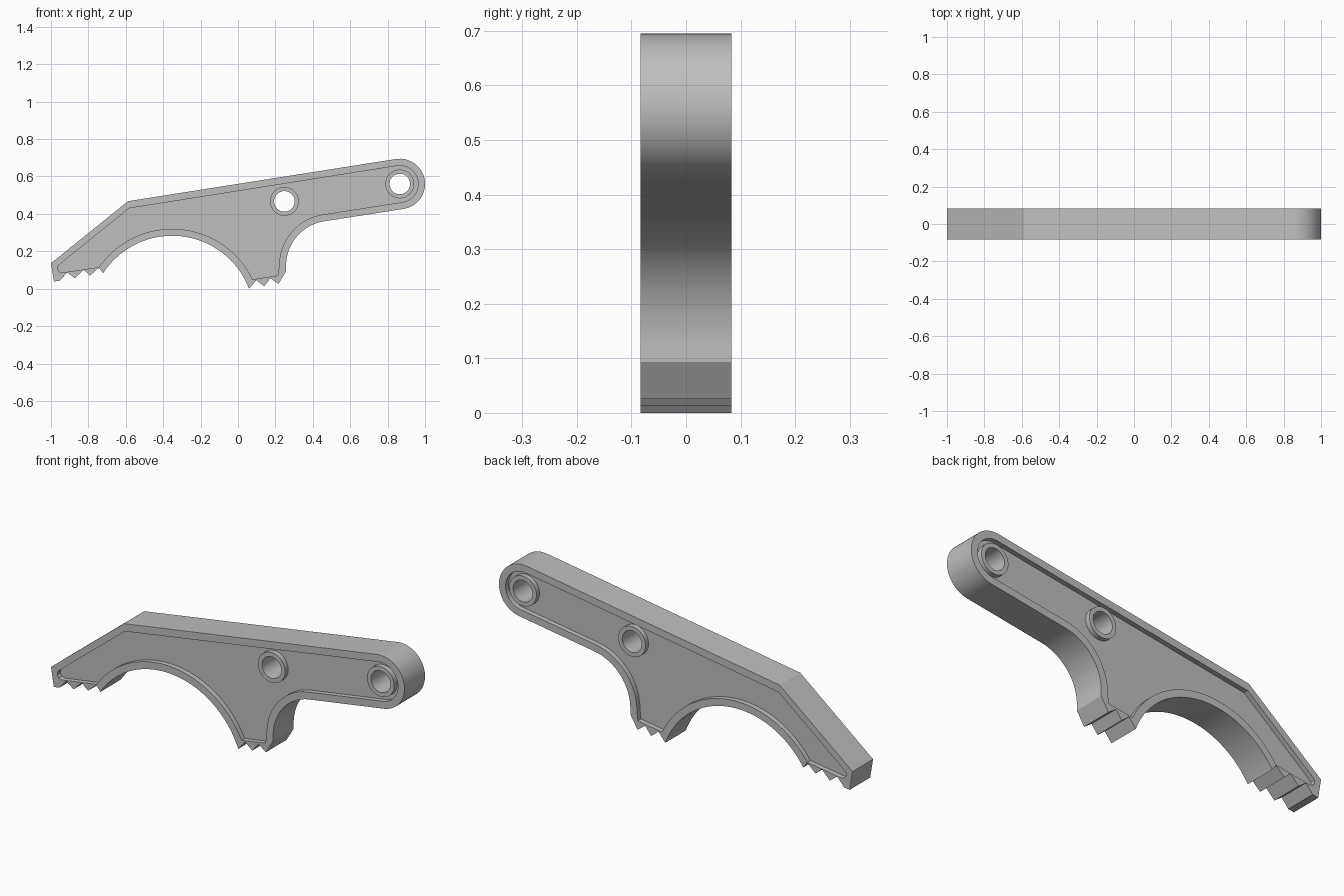
import bpy, bmesh
from math import sin, cos, radians, pi

cube = bpy.data.objects.get("Cube")
if cube:
    bpy.data.objects.remove(cube, do_unlink=True)

HALF = 0.083           # half thickness of the arm
WEB = 0.058            # half thickness inside the recess
PIVOT = (0.865, 0.56)  # rounded arm end
MIDDLE = (0.248, 0.467)
FILLET = (0.497, 0.123)
BOW = (-0.352, -0.157)

grey = bpy.data.materials.new("plain grey")
grey.use_nodes = True
colour = (0.52, 0.52, 0.52, 1)
grey.diffuse_color = colour
grey.node_tree.nodes["Principled BSDF"].inputs["Base Color"].default_value = colour


def arc(centre, r, start, end, n=32):
    angles = [radians(start + (end - start) * i / n) for i in range(n + 1)]
    return [(centre[0] + r * cos(a), centre[1] + r * sin(a)) for a in angles]


def prism(name, outline, y0, y1):
    """Extrude an x-z outline along y."""
    bm = bmesh.new()
    face = bm.faces.new([bm.verts.new((x, y0, z)) for x, z in outline])
    new = bmesh.ops.extrude_face_region(bm, geom=[face])["geom"]
    moved = [v for v in new if isinstance(v, bmesh.types.BMVert)]
    bmesh.ops.translate(bm, verts=moved, vec=(0, y1 - y0, 0))
    bmesh.ops.recalc_face_normals(bm, faces=bm.faces)
    mesh = bpy.data.meshes.new(name)
    bm.to_mesh(mesh)
    bm.free()
    mesh.materials.append(grey)
    obj = bpy.data.objects.new(name, mesh)
    bpy.context.collection.objects.link(obj)
    return obj


def combine(target, tool, operation):
    """Apply a boolean and discard the tool."""
    mod = target.modifiers.new(operation.lower(), "BOOLEAN")
    mod.operation = operation
    mod.solver = "EXACT"
    mod.object = tool
    bpy.ops.object.select_all(action="DESELECT")
    bpy.context.view_layer.objects.active = target
    target.select_set(True)
    bpy.ops.object.modifier_apply(modifier=mod.name)
    bpy.data.objects.remove(tool, do_unlink=True)


# Outer silhouette: back edge, round end, fillet, teeth, bow, teeth
right_teeth = [(0.257, 0.093), (0.216, 0.025), (0.173, 0.056),
               (0.139, 0.013), (0.098, 0.046)]
left_teeth = [(-0.743, 0.113), (-0.791, 0.070), (-0.826, 0.102), (-0.872, 0.056),
              (-0.914, 0.087), (-0.952, 0.043), (-0.984, 0.038)]
outer = ([(-1, 0.136), (-0.588, 0.468)]
         + arc(PIVOT, 0.135, 98.9, -81.1)
         + arc(FILLET, 0.24, 98.9, 180)
         + right_teeth
         + arc(BOW, 0.44, 20.9, 147, 48)
         + left_teeth)

# Recess silhouette, following the outline inside a narrow rim
inner = ([(-0.963, 0.119), (-0.955, 0.129), (-0.582, 0.430)]
         + arc(PIVOT, 0.098, 98.9, -81.1)
         + arc(FILLET, 0.277, 98.9, 180)
         + [(0.214, 0.071)]
         + arc(BOW, 0.477, 25.7, 145.2, 48)
         + [(-0.94, 0.086), (-0.955, 0.091), (-0.964, 0.104)])

arm = prism("toothed_arm", outer, -HALF, HALF)

# Shallow recess on both sides
for side in (-1, 1):
    combine(arm, prism("recess_cutter", inner, side * WEB, side * 0.12), "DIFFERENCE")

# Bosses flush with the rim, each with a through hole
for centre in (PIVOT, MIDDLE):
    ring = arc(centre, 0.077, 0, 360, 40)[:-1]
    hole = arc(centre, 0.055, 0, 360, 40)[:-1]
    combine(arm, prism("boss", ring, -HALF, HALF), "UNION")
    combine(arm, prism("hole_cutter", hole, -0.15, 0.15), "DIFFERENCE")

bpy.ops.object.shade_smooth_by_angle(angle=pi / 7)
